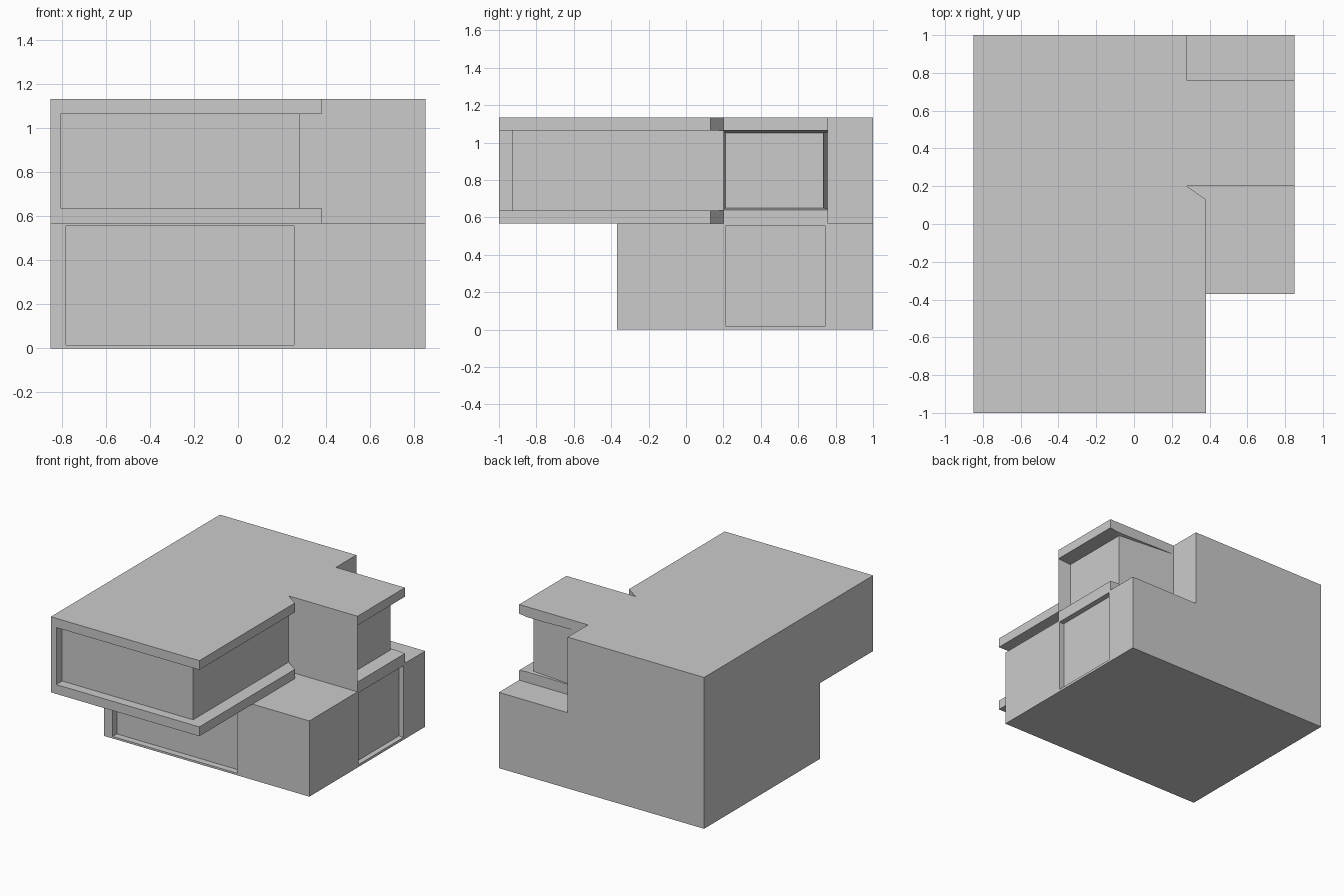
import bpy, bmesh

if "Cube" in bpy.data.objects:
    bpy.data.objects.remove(bpy.data.objects["Cube"])


def prism(name, outline, z0=None, z1=None):
    """Prism from (x, y) points, or from (x, y, low z, high z) points."""
    pts = [p if len(p) == 4 else (p[0], p[1], z0, z1) for p in outline]
    bm = bmesh.new()
    low = [bm.verts.new((p[0], p[1], p[2])) for p in pts]
    high = [bm.verts.new((p[0], p[1], p[3])) for p in pts]
    n = len(pts)
    bm.faces.new(low[::-1])
    bm.faces.new(high)
    for i in range(n):
        j = (i + 1) % n
        bm.faces.new((low[i], low[j], high[j], high[i]))
    if len(outline[0]) == 4:
        bmesh.ops.triangulate(bm, faces=bm.faces[:])
    bmesh.ops.recalc_face_normals(bm, faces=bm.faces[:])
    mesh = bpy.data.meshes.new(name)
    bm.to_mesh(mesh)
    bm.free()
    obj = bpy.data.objects.new(name, mesh)
    bpy.context.collection.objects.link(obj)
    return obj


def box(name, x0, x1, y0, y1, z0, z1):
    return prism(name, [(x0, y0), (x1, y0), (x1, y1), (x0, y1)], z0, z1)


def combine(obj, other, operation):
    """Apply a boolean and remove the helper."""
    mod = obj.modifiers.new("join", 'BOOLEAN')
    mod.operation = operation
    mod.solver = 'EXACT'
    mod.object = other
    bpy.context.view_layer.objects.active = obj
    bpy.ops.object.modifier_apply(modifier=mod.name)
    bpy.data.objects.remove(other)


FLOOR = 0.567
ROOF = 1.133

# Ground floor with a wide front window and a side window
house = box("house", -0.85, 0.85, -0.37, 1, 0, FLOOR)
combine(house, box("front_window", -0.78, 0.255, -0.5, -0.32, 0.015, 0.555), 'DIFFERENCE')
combine(house, box("side_window", 0.81, 1.0, 0.21, 0.745, 0.018, 0.555), 'DIFFERENCE')

# Upper floor: overhanging main volume with a side wing
upper = prism("upper_floor", [
    (-0.85, -1), (0.38, -1), (0.38, 0.13), (0.28, 0.2), (0.85, 0.2),
    (0.85, 0.76), (0.28, 0.76), (0.28, 1), (-0.85, 1)], FLOOR, ROOF)

# Corner window recess between the overhanging slabs
combine(upper, prism("corner_window", [
    (-0.805, -1.1), (0.5, -1.1), (0.5, 0.19), (0.28, 0.2),
    (0.28, -0.93), (-0.805, -0.93)], 0.637, 1.064), 'DIFFERENCE')

# Wing corner recess, with slightly sloped sill and ceiling
combine(upper, prism("wing_window", [
    (0.95, 0.19, 0.63, 1.08), (0.95, 0.86, 0.63, 1.08),
    (0.33, 0.86, 0.63, 1.08), (0.28, 0.76, 0.64, 1.064),
    (0.75, 0.735, 0.65, 1.05), (0.75, 0.21, 0.65, 1.05)]), 'DIFFERENCE')

# One continuous building shell
combine(house, upper, 'UNION')
